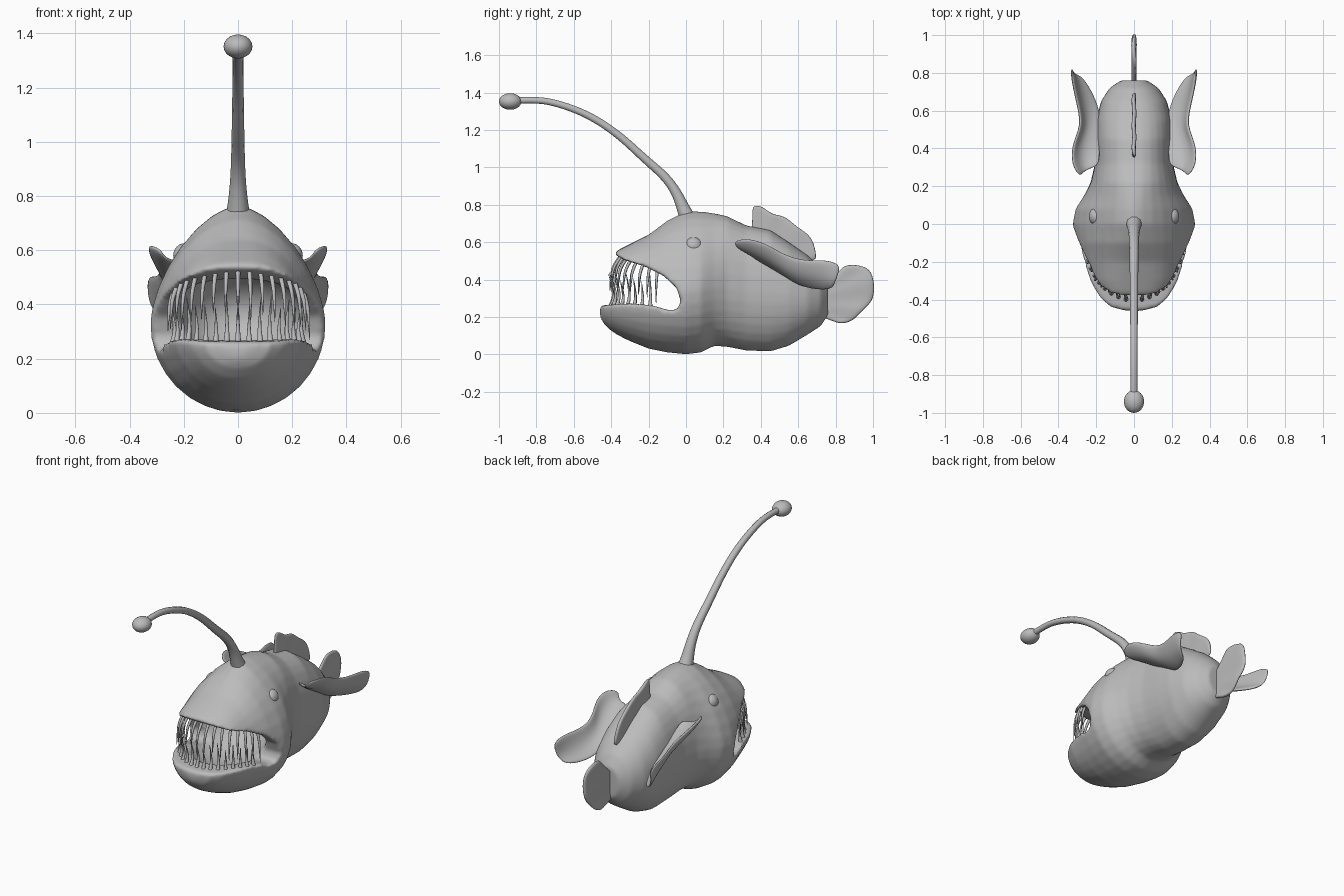
import bpy, bmesh, math, random
from mathutils import Vector

random.seed(4)
cube = bpy.data.objects.get("Cube")
if cube:
    bpy.data.objects.remove(cube, do_unlink=True)

grey = bpy.data.materials.new("plain_grey")
grey.use_nodes = True
grey.diffuse_color = (0.5, 0.5, 0.5, 1)
grey.node_tree.nodes["Principled BSDF"].inputs["Base Color"].default_value = (0.5, 0.5, 0.5, 1)


def activate(obj):
    bpy.ops.object.select_all(action='DESELECT')
    obj.select_set(True)
    bpy.context.view_layer.objects.active = obj


def mesh_object(name, bm):
    bmesh.ops.recalc_face_normals(bm, faces=bm.faces)
    me = bpy.data.meshes.new(name)
    bm.to_mesh(me)
    bm.free()
    me.materials.append(grey)
    obj = bpy.data.objects.new(name, me)
    bpy.context.collection.objects.link(obj)
    for p in me.polygons:
        p.use_smooth = True
    return obj


def apply_mod(obj, kind, **settings):
    activate(obj)
    mod = obj.modifiers.new(kind.lower(), kind)
    for key, value in settings.items():
        setattr(mod, key, value)
    bpy.ops.object.modifier_apply(modifier=mod.name)


def ellipsoid(name, centre, radii):
    bm = bmesh.new()
    bmesh.ops.create_uvsphere(bm, u_segments=32, v_segments=20, radius=1)
    for v in bm.verts:
        v.co = Vector(c + r * p for c, r, p in zip(centre, radii, v.co))
    return mesh_object(name, bm)


def tubes(name, strands):
    """Tapered round strands, each a list of (point, radius)."""
    cu = bpy.data.curves.new(name, 'CURVE')
    cu.dimensions = '3D'
    cu.bevel_depth = 1
    cu.bevel_resolution = 3
    cu.resolution_u = 6
    cu.use_fill_caps = True
    for strand in strands:
        sp = cu.splines.new('NURBS')
        sp.points.add(len(strand) - 1)
        sp.order_u = 3
        sp.use_endpoint_u = True
        for pt, (co, rad) in zip(sp.points, strand):
            pt.co = (*co, 1)
            pt.radius = rad
    cu.materials.append(grey)
    obj = bpy.data.objects.new(name, cu)
    bpy.context.collection.objects.link(obj)
    activate(obj)
    bpy.ops.object.convert(target='MESH')
    bpy.ops.object.shade_smooth()
    return bpy.context.object


# Body: rings of (y, top, bottom, widest height, half width, upper roundness)
stations = [
    (-.46, .31, .20, .25, .04, 2), (-.44, .46, .165, .27, .125, 2.4),
    (-.40, .53, .125, .29, .175, 2.8), (-.36, .56, .10, .31, .205, 2.8),
    (-.30, .59, .07, .32, .24, 2.5), (-.20, .64, .03, .33, .272, 2.1),
    (-.10, .715, .01, .33, .305, 1.8), (0, .765, .0, .33, .325, 1.6),
    (.08, .765, .01, .34, .31, 1.65), (.15, .755, .045, .35, .265, 1.8),
    (.22, .74, .04, .35, .23, 2.1), (.32, .69, .02, .34, .207, 2.3),
    (.45, .665, .015, .33, .205, 2.3), (.55, .60, .045, .32, .2, 2.3),
    (.65, .53, .105, .31, .175, 2.2), (.72, .465, .15, .31, .13, 2),
    (.76, .40, .21, .31, .07, 2)]
bm = bmesh.new()
rings = []
SEG = 32
for y, top, bot, mid, wide, rnd in stations:
    ring = []
    for i in range(SEG):
        a = math.tau * i / SEG
        c, s = math.cos(a), math.sin(a)
        p = rnd if s > 0 else 2
        h = top - mid if s > 0 else mid - bot
        x = wide * math.copysign(abs(c) ** (2 / p), c)
        ring.append(bm.verts.new((x, y, mid + h * math.copysign(abs(s) ** (2 / p), s))))
    rings.append(ring)
for a, b in zip(rings, rings[1:]):
    for i in range(SEG):
        j = (i + 1) % SEG
        bm.faces.new((a[i], a[j], b[j], b[i]))
bm.faces.new(rings[0])
bm.faces.new(rings[-1])
body = mesh_object("body", bm)

# Mouth: a side-to-side gape and a rounded throat cut from the body
gape_profile = [
    (-.7, .29), (-.45, .262), (-.3, .272), (-.18, .262), (-.09, .235),
    (-.045, .24), (-.028, .285), (-.05, .355), (-.12, .42), (-.22, .47),
    (-.33, .505), (-.375, .53), (-.45, .65), (-.7, .65)]
bm = bmesh.new()
side = bm.faces.new([bm.verts.new((-.6, y, z)) for y, z in gape_profile])
ext = bmesh.ops.extrude_face_region(bm, geom=[side])
bmesh.ops.translate(bm, vec=(1.2, 0, 0),
                    verts=[v for v in ext["geom"] if isinstance(v, bmesh.types.BMVert)])
gape = mesh_object("gape_cutter", bm)
throat = ellipsoid("throat_cutter", (0, -.12, .36), (.23, .26, .175))
for cutter in (gape, throat):
    cutter.hide_render = True
    apply_mod(body, 'BOOLEAN', operation='DIFFERENCE', solver='EXACT', object=cutter)
    bpy.data.objects.remove(cutter, do_unlink=True)
apply_mod(body, 'REMESH', mode='VOXEL', voxel_size=.011, use_smooth_shade=True)
apply_mod(body, 'SMOOTH', factor=.5, iterations=9)
activate(body)
bpy.ops.object.shade_smooth()

# Eyes
for label, sx in (("left", 1), ("right", -1)):
    ellipsoid(label + "_eye", (sx * .197, .04, .58), (.042, .048, .046))

# Lure: a curved stalk with a bulb at the tip
path = [(.02, .70, .05), (-.01, .77, .037), (-.05, .865, .028), (-.11, .95, .025),
        (-.22, 1.045, .023), (-.36, 1.175, .021), (-.51, 1.275, .02),
        (-.66, 1.335, .019), (-.80, 1.365, .018), (-.93, 1.355, .018)]
tubes("lure_stalk", [[((0, y, z), r) for y, z, r in path]])
ellipsoid("lure_bulb", (0, -.94, 1.352), (.053, .06, .044))

# Teeth: thin curved spikes along both lips
upper, lower = [], []
N = 17
for i in range(N):
    t = math.radians(-82 + 164 * i / (N - 1))
    out = Vector((math.sin(t) * .5, -math.cos(t), 0))
    k = random.uniform(.8, 1.1)
    y = -.12 - .225 * math.cos(t)
    root = Vector((.235 * math.sin(t), y, .515 - .35 * (y + .36)))
    upper.append([(root + out * o * k + Vector((0, 0, -d * k)), r) for o, d, r in
                  ((0, -.02, .009), (.035, .02, .008), (.055, .08, .006), (.06, .16, .001))])
    k = random.uniform(.75, 1.1)
    t *= .96
    root = Vector((.245 * math.sin(t), -.14 - .265 * math.cos(t), .255))
    lower.append([(root + out * o * k + Vector((0, 0, d * k)), r) for o, d, r in
                  ((0, 0, .013), (-.01, .025, .009), (-.02, .08, .006), (.01, .17, .001))])
tubes("upper_teeth", upper)
tubes("lower_teeth", lower)


def fin(name, root, edge, bulge, ripple, thick, mirror=False):
    """Rippled sheet between a root line and a free edge."""
    bm = bmesh.new()
    rows = 4
    grid = []
    for j in range(rows + 1):
        f = j / rows
        row = []
        for i, (a, b) in enumerate(zip(root, edge)):
            co = Vector(a).lerp(Vector(b), f) + Vector(bulge) * math.sin(math.pi * f)
            co.x += ripple * f * (-1) ** i
            row.append(bm.verts.new(co))
        grid.append(row)
    for r0, r1 in zip(grid, grid[1:]):
        for i in range(len(r0) - 1):
            bm.faces.new((r0[i], r0[i + 1], r1[i + 1], r1[i]))
    if mirror:
        for v in bm.verts:
            v.co.x *= -1
    obj = mesh_object(name, bm)
    apply_mod(obj, 'SOLIDIFY', thickness=thick, offset=0)
    apply_mod(obj, 'SUBSURF', levels=2)
    return obj


def flat(points):
    return [(0, y, z) for y, z in points]


# Tail and back fins
fin("tail_fin",
    flat([(.72, .20), (.72, .23), (.72, .26), (.72, .29), (.72, .31), (.73, .33), (.73, .35)]),
    flat([(.82, .165), (.89, .17), (.95, .24), (1.01, .29), (1.01, .40), (.98, .475), (.85, .485)]),
    (0, 0, 0), .008, .025)
fin("back_fin",
    flat([(.35, .65), (.39, .65), (.44, .64), (.49, .61), (.54, .58), (.59, .54), (.66, .49)]),
    flat([(.355, .80), (.41, .795), (.46, .745), (.53, .745), (.59, .68), (.68, .635), (.70, .51)]),
    (0, 0, 0), .006, .022)

# Side fins
side_root = [(.185, .31, .57), (.18, .38, .51), (.18, .46, .46), (.18, .53, .42),
             (.18, .60, .37), (.22, .70, .345), (.275, .78, .35)]
side_edge = [(.28, .25, .60), (.335, .31, .625), (.325, .42, .60), (.28, .52, .535),
             (.295, .63, .50), (.33, .75, .51), (.325, .83, .48)]
for label, flip in (("left", False), ("right", True)):
    fin(label + "_side_fin", side_root, side_edge, (.02, 0, -.02), .004, .018, flip)
